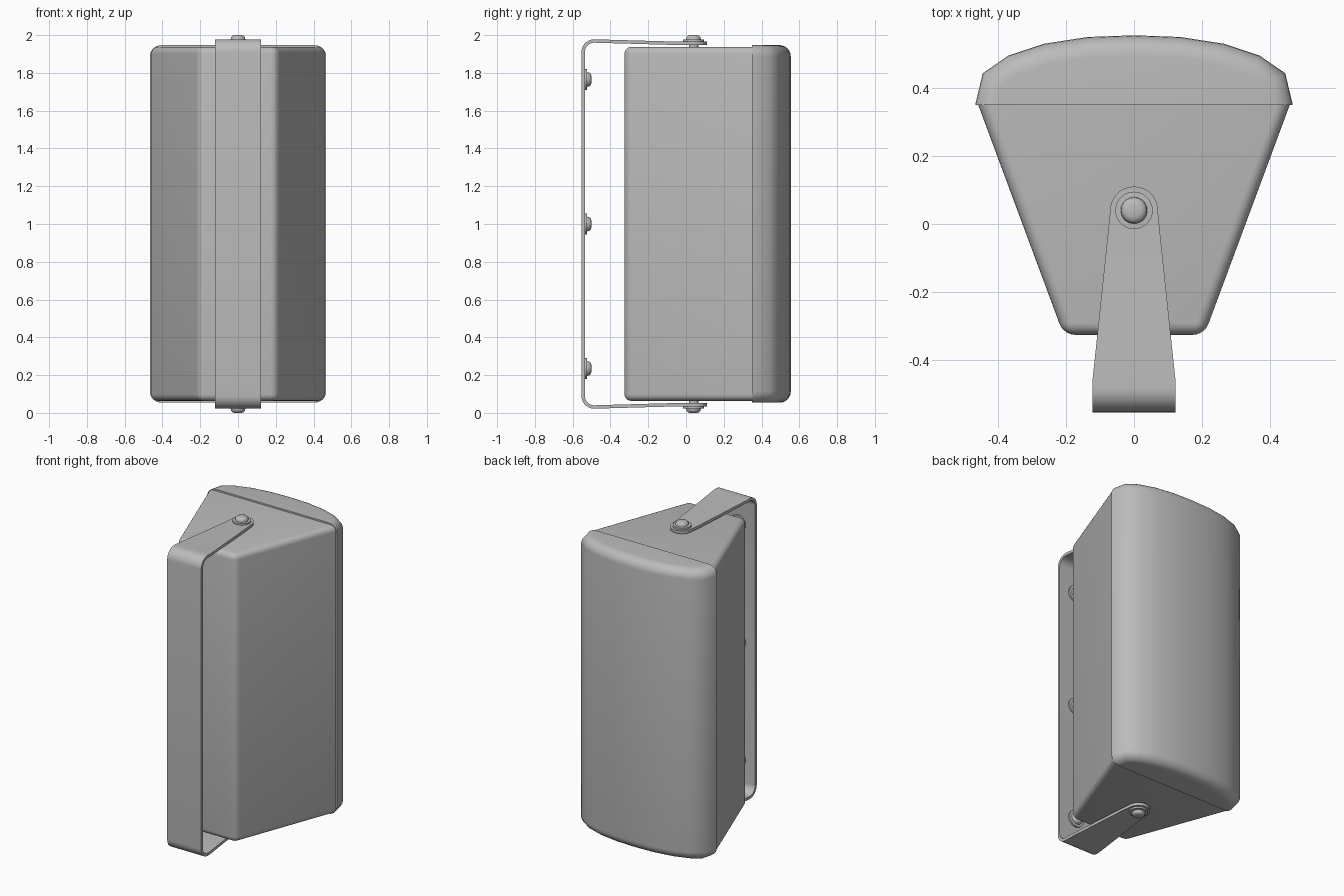
import bpy, bmesh
from math import sin, cos, radians, sqrt, pi
from mathutils import Matrix, Vector

cube = bpy.data.objects.get("Cube")
if cube:
    bpy.data.objects.remove(cube, do_unlink=True)

grey = bpy.data.materials.new("plain grey")
grey.use_nodes = True
grey.diffuse_color = (0.5, 0.5, 0.5, 1)
grey.node_tree.nodes["Principled BSDF"].inputs["Base Color"].default_value = (0.5, 0.5, 0.5, 1)

MID = 1.0  # mirror height of the whole model


def finish(bm, name, angle=30):
    bmesh.ops.recalc_face_normals(bm, faces=bm.faces)
    mesh = bpy.data.meshes.new(name)
    bm.to_mesh(mesh)
    bm.free()
    mesh.materials.append(grey)
    obj = bpy.data.objects.new(name, mesh)
    bpy.context.collection.objects.link(obj)
    bpy.ops.object.select_all(action='DESELECT')
    obj.select_set(True)
    bpy.context.view_layer.objects.active = obj
    bpy.ops.object.shade_smooth_by_angle(angle=radians(angle))
    return obj


def prism(outline, z0, z1):
    bm = bmesh.new()
    base = bm.faces.new([bm.verts.new((x, y, z0)) for x, y in outline])
    ext = bmesh.ops.extrude_face_region(bm, geom=[base])
    verts = [g for g in ext["geom"] if isinstance(g, bmesh.types.BMVert)]
    bmesh.ops.translate(bm, verts=verts, vec=(0, 0, z1 - z0))
    return bm


def round_edges(bm, width, segments, rule):
    edges = [e for e in bm.edges if rule(*[v.co for v in e.verts])]
    bmesh.ops.bevel(bm, geom=edges, offset=width, offset_type='OFFSET',
                    segments=segments, profile=0.5, affect='EDGES', clamp_overlap=True)


SEAM = 0.35

# Tapered cabinet, rounded everywhere but at the grille seam
bm = prism([(-0.207, -0.326), (0.207, -0.326), (0.458, SEAM), (-0.458, SEAM)], 0.064, 1.937)
round_edges(bm, 0.035, 5, lambda a, b: min(a.y, b.y) < SEAM - 0.01)
finish(bm, "cabinet", 40)

# Bowed grille with rounded top and bottom rims
half = [(0.467, SEAM), (0.445, 0.443), (0.37, 0.495), (0.265, 0.53), (0.135, 0.55)]
outline = half + [(0, 0.555)] + [(-x, y) for x, y in reversed(half)]
bm = prism(outline, 0.054, 1.947)
round_edges(bm, 0.06, 6,
            lambda a, b: abs(a.z - b.z) < 0.01 and max(a.y, b.y) > SEAM + 0.01)
finish(bm, "grille", 50)

# U-shaped bracket: a flat strip following a path of (y, z, half width)
WIDE, TIP, PIVOT, THICK = 0.122, 0.07, 0.04, 0.018
ARM_Z = 1.956
upper = []
for i in range(9):
    a = pi - i * pi / 16
    upper.append((-0.485 + 0.06 * cos(a), 1.909 + 0.06 * sin(a), WIDE))
upper.append((-0.46, 1.968, WIDE))
upper.append((-0.03, ARM_Z, 0.077))
for i in range(13):
    a = i * pi / 24
    upper.append((PIVOT + TIP * sin(a), ARM_Z, max(TIP * cos(a), 0.002)))
path = [(y, 2 * MID - z, w) for y, z, w in reversed(upper)] + upper

bm = bmesh.new()
rings = []
for i, (y, z, w) in enumerate(path):
    p, q = path[max(i - 1, 0)], path[min(i + 1, len(path) - 1)]
    tangent = Vector((0, q[0] - p[0], q[1] - p[1])).normalized()
    side = Vector((0, -tangent.z, tangent.y)) * THICK / 2
    c = Vector((0, y, z))
    rings.append([bm.verts.new(c + Vector((sx * w, 0, 0)) + side * s)
                  for sx, s in ((-1, -1), (1, -1), (1, 1), (-1, 1))])
for r0, r1 in zip(rings, rings[1:]):
    for k in range(4):
        n = (k + 1) % 4
        bm.faces.new((r0[k], r0[n], r1[n], r1[k]))
bm.faces.new(rings[0])
bm.faces.new(rings[-1])
finish(bm, "bracket", 30)


# Domed bolt with washer, turned around its own z axis
def bolt(name, location, rotation, depth):
    profile = [(0, -depth), (0.025, -depth), (0.025, 0), (0.055, 0), (0.055, 0.011),
               (0.039, 0.012), (0.037, 0.024), (0.031, 0.031), (0.02, 0.035), (0, 0.035)]
    bm = bmesh.new()
    verts = [bm.verts.new((r, 0, z)) for r, z in profile]
    edges = [bm.edges.new(pair) for pair in zip(verts, verts[1:])]
    bmesh.ops.spin(bm, geom=verts + edges, cent=(0, 0, 0), axis=(0, 0, 1),
                   angle=2 * pi, steps=28, use_merge=True)
    bmesh.ops.remove_doubles(bm, verts=bm.verts, dist=0.0001)
    obj = finish(bm, name, 40)
    obj.matrix_world = Matrix.Translation(location) @ rotation


TOP = ARM_Z + THICK / 2
bolt("top_pivot_bolt", (0, PIVOT, TOP), Matrix.Identity(4), 0.04)
bolt("bottom_pivot_bolt", (0, PIVOT, 2 * MID - TOP), Matrix.Rotation(pi, 4, 'X'), 0.04)
for name, z in (("lower", 0.235), ("middle", MID), ("upper", 1.765)):
    bolt(name + "_wall_bolt", (0, -0.536, z), Matrix.Rotation(-pi / 2, 4, 'X'), 0.012)
